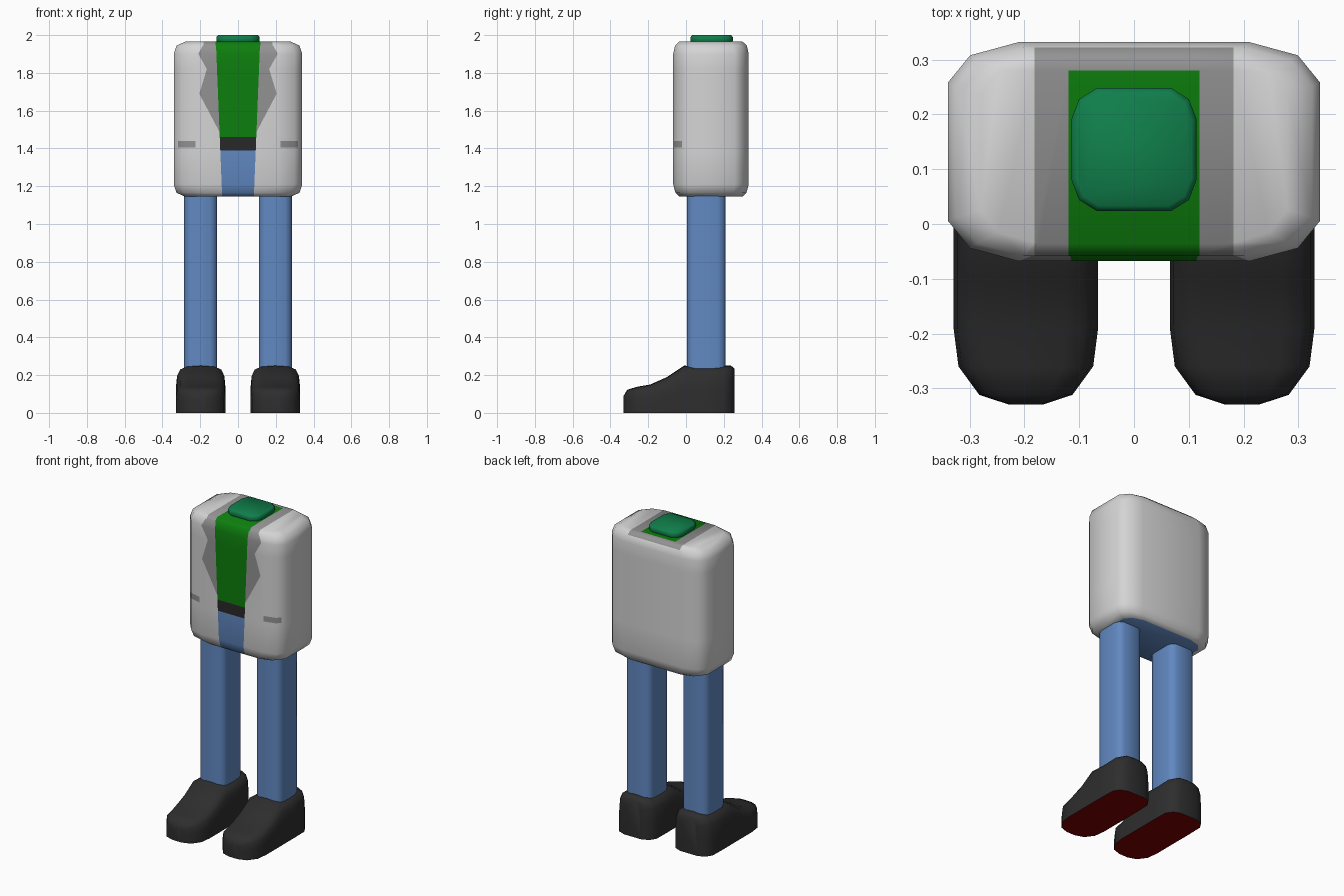
import bpy, bmesh, math
from mathutils import Vector

if "Cube" in bpy.data.objects:
    bpy.data.objects.remove(bpy.data.objects["Cube"])

COLOURS = {
    "jacket white": (0.66, 0.66, 0.66), "lapel grey": (0.29, 0.29, 0.29),
    "shirt green": (0.004, 0.21, 0.004), "neck green": (0.005, 0.21, 0.07),
    "denim blue": (0.12, 0.25, 0.54), "belt black": (0.022, 0.022, 0.022),
    "shoe black": (0.027, 0.027, 0.027), "sole red": (0.2, 0.0, 0.0),
}
MATS = {}
for name, c in COLOURS.items():
    MATS[name] = bpy.data.materials.new(name)
    MATS[name].diffuse_color = (*c, 1)


def loft(rings):
    """Skin a list of equal-length closed rings and cap both ends."""
    bm = bmesh.new()
    vr = [[bm.verts.new(p) for p in r] for r in rings]
    n = len(vr[0])
    for a, b in zip(vr, vr[1:]):
        for i in range(n):
            j = (i + 1) % n
            bm.faces.new((a[i], a[j], b[j], b[i]))
    bm.faces.new(vr[0][::-1])
    bm.faces.new(vr[-1])
    bmesh.ops.recalc_face_normals(bm, faces=bm.faces[:])
    return bm


def rounded(corner, cx, cy, rings):
    """Rounded-rectangle tower; rings hold (z, half width, half depth)."""
    quad = corner + [(-x, y) for x, y in corner[::-1]]
    quad += [(-x, -y) for x, y in quad]
    return loft([[(cx + x * hx, cy + y * hy, z) for x, y in quad] for z, hx, hy in rings])


def finish(name, bm, mats, rule=None, angle=60):
    if rule:
        for f in bm.faces:
            f.normal_update()
            f.material_index = mats.index(rule(f.calc_center_median(), f.normal))
    me = bpy.data.meshes.new(name)
    bm.to_mesh(me)
    bm.free()
    for m in mats:
        me.materials.append(MATS[m])
    ob = bpy.data.objects.new(name, me)
    bpy.context.collection.objects.link(ob)
    bpy.ops.object.select_all(action='DESELECT')
    ob.select_set(True)
    bpy.context.view_layer.objects.active = ob
    bpy.ops.object.shade_smooth_by_angle(angle=math.radians(angle))
    return ob


def cut(bm, co, no, test=lambda c: True):
    """Score a plane into the faces whose centre passes the test."""
    faces = [f for f in bm.faces if test(f.calc_center_median())]
    edges = {e for f in faces for e in f.edges}
    verts = {v for f in faces for v in f.verts}
    bmesh.ops.bisect_plane(bm, geom=list(verts) + list(edges) + faces, dist=1e-5,
                           plane_co=Vector(co), plane_no=Vector(no).normalized())


# Torso
TOP, MID_Y = 1.945, 0.132
bm = rounded([(1, 0.63), (0.88, 0.88), (0.62, 1)], 0, MID_Y,
             [(1.145, 0.28, 0.168), (1.165, 0.325, 0.188), (1.21, 0.34, 0.2),
              (1.9, 0.34, 0.2), (TOP, 0.325, 0.19), (1.965, 0.28, 0.168)])

LAPEL = [(1.48, 0.094), (1.69, 0.205), (1.82, 0.165), (1.90, 0.21), (TOP, 0.187)]
for z in (1.39, 1.405, 1.44, 1.46, 1.48, 1.69, 1.82):
    cut(bm, (0, 0, z), (0, 0, 1))


def pocket_band(c):
    return 1.405 < c.z < 1.44


for s in (-1, 1):
    # shirt opening, lapel edge, pocket end, collar on top
    cut(bm, (s * 0.084, 0, 1.145), (0.82, 0, -s * 0.033),
        lambda c: c.y < MID_Y and 1.147 < c.z < TOP)
    for (z0, x0), (z1, x1) in zip(LAPEL, LAPEL[1:]):
        cut(bm, (s * x0, 0, z0), (z1 - z0, 0, -s * (x1 - x0)),
            lambda c: c.y < MID_Y - 0.01 and z0 < c.z < z1)
    cut(bm, (s * 0.225, 0, 0), (1, 0, 0), lambda c: pocket_band(c) and c.y < MID_Y)
    for x in (0.12, 0.182):
        cut(bm, (s * x, 0, 0), (1, 0, 0), lambda c: c.z > TOP)
cut(bm, (0, -0.02, 0), (0, 1, 0), pocket_band)
cut(bm, (0, 0.28, 0), (0, 1, 0), lambda c: c.z > TOP)


def lapel_edge(z):
    for (z0, x0), (z1, x1) in zip(LAPEL, LAPEL[1:]):
        if z0 <= z <= z1:
            return x0 + (x1 - x0) * (z - z0) / (z1 - z0)
    return 0


def torso_colour(c, n):
    x = abs(c.x)
    if n.z < -0.95:
        return "denim blue"
    if c.z > TOP:
        if x < 0.12 and c.y < 0.28:
            return "shirt green"
        return "lapel grey" if x < 0.182 else "jacket white"
    if c.y < 0.05:
        if x < 0.084 + 0.04 * (c.z - 1.145):
            return ("shirt green" if c.z > 1.46 else
                    "belt black" if c.z > 1.39 else "denim blue")
        if x < lapel_edge(c.z):
            return "lapel grey"
        if pocket_band(c) and x > 0.225 and c.y < -0.02:
            return "lapel grey"
    return "jacket white"


finish("torso", bm, ["jacket white", "lapel grey", "shirt green", "belt black", "denim blue"],
       torso_colour)

# Neck stub
bm = rounded([(1, 0.5), (0.88, 0.82), (0.6, 1)], 0, 0.136,
             [(1.95, 0.105, 0.103), (1.97, 0.114, 0.112), (1.99, 0.114, 0.112),
              (2.0, 0.105, 0.103)])
finish("neck", bm, ["neck green"], angle=80)

# Legs and shoes
HALF = [(1, 0), (1, 0.5), (0.95, 0.78), (0.82, 0.92), (0.55, 0.98), (0, 1)]
SECTION = HALF + [(-x, z) for x, z in HALF[-2::-1]]
SHOE = [(-0.33, 0.03, 0.09), (-0.312, 0.085, 0.122), (-0.26, 0.123, 0.138),
        (-0.19, 0.132, 0.15), (-0.10, 0.132, 0.19), (-0.01, 0.132, 0.25),
        (0.10, 0.132, 0.245), (0.20, 0.13, 0.25), (0.238, 0.105, 0.25), (0.256, 0.06, 0.235)]
for side, s in (("left", 1), ("right", -1)):
    bm = rounded([(1, 0.6), (0.9, 0.86), (0.6, 1)], s * 0.1975, 0.108,
                 [(0.2, 0.0875, 0.102), (1.16, 0.0875, 0.102)])
    finish(side + "_leg", bm, ["denim blue"])
    bm = loft([[(s * 0.1975 + x * hx, y, z * h) for x, z in SECTION] for y, hx, h in SHOE])
    finish(side + "_shoe", bm, ["shoe black", "sole red"],
           lambda c, n: "sole red" if n.z < -0.9 else "shoe black")

for m in bpy.data.materials:
    if m.users and not m.is_grease_pencil:
        m.use_nodes = True
        m.node_tree.nodes["Principled BSDF"].inputs["Base Color"].default_value = m.diffuse_color
